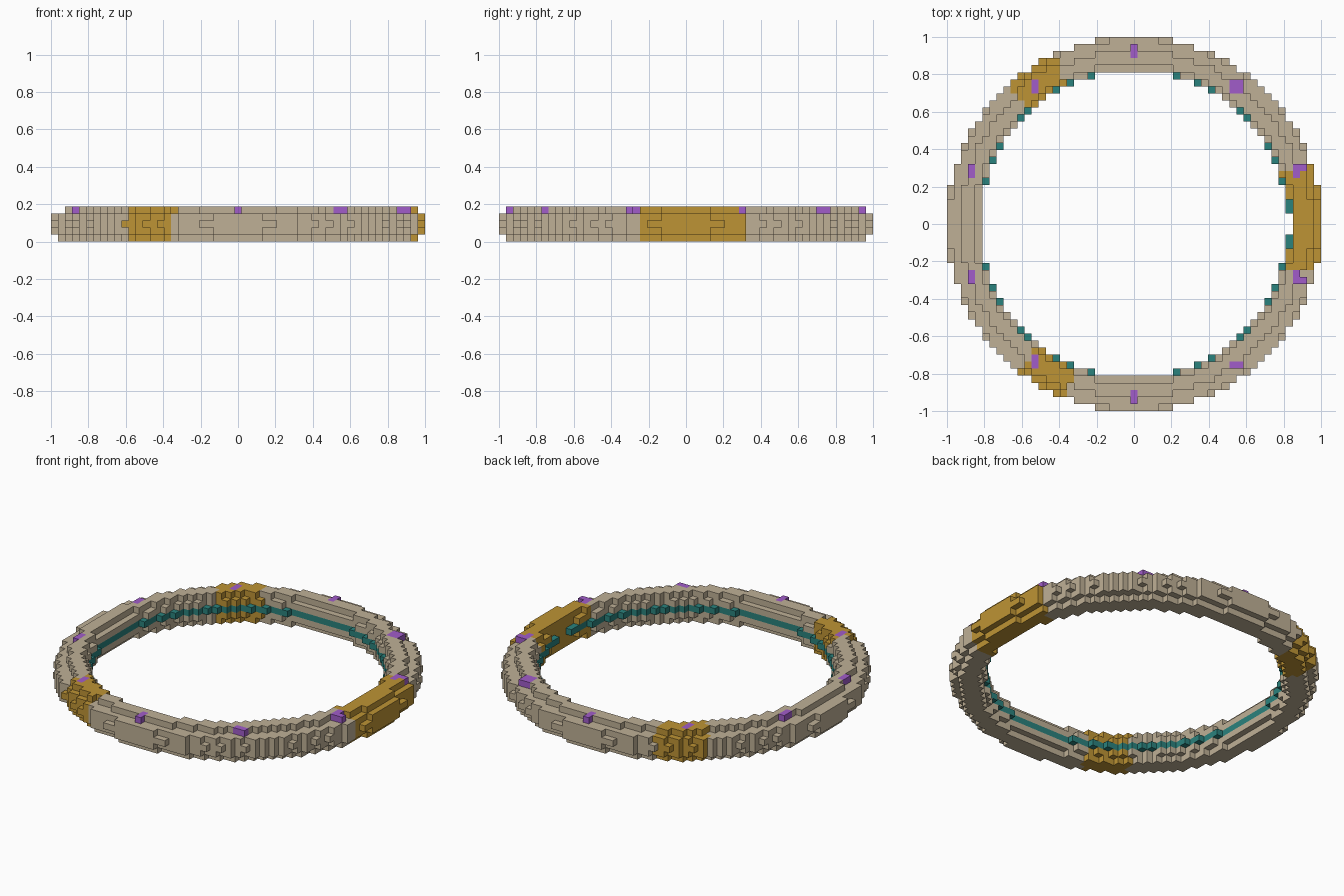
import bpy
import bmesh
import math
from mathutils import Vector

cube = bpy.data.objects.get("Cube")
if cube:
    bpy.data.objects.remove(cube, do_unlink=True)

U = 2 / 53  # edge of one block


def material(name, rgb):
    mat = bpy.data.materials.new(name)
    mat.use_nodes = True
    color = (*rgb, 1)
    mat.diffuse_color = color
    mat.node_tree.nodes["Principled BSDF"].inputs["Base Color"].default_value = color
    return mat


parts = {
    "ring_body": material("sand", (0.52, 0.434, 0.306)),
    "accent_sections": material("gold", (0.515, 0.296, 0.035)),
    "inner_band": material("teal", (0.023, 0.223, 0.205)),
    "rim_markers": material("purple", (0.355, 0.107, 0.587)),
}


def in_accent(i, j, r):
    """Three gold sections spaced round the ring."""
    if i > 0:
        return -6 <= j <= (8 if r > 24.5 else 7)
    angle = math.degrees(math.atan2(j, i)) % 360
    return 115.5 < angle < 132.5 or 232 < angle < 248.5


def radial_limits(k, accent):
    """Inner and outer radius of each block layer of the rounded tube."""
    if k == 0:
        return 21.8, 26.5
    if abs(k) == 1:
        return 22.0, 26.3
    return 22.6, 25.3 if accent or k < 0 else 24.6


# Stacked layers of the ring, with the teal band on the inside middle
blocks = {}
for i in range(-26, 27):
    for j in range(-26, 27):
        r = math.hypot(i, j)
        accent = in_accent(i, j, r)
        for k in range(-2, 3):
            low, high = radial_limits(k, accent)
            if not low <= r <= high:
                continue
            # Small notch in the inside of the large gold section
            if i == 22 and abs(j) <= (1 if k == 0 else 3):
                continue
            if k == 0 and r < 22.75:
                blocks[i, j, k] = "inner_band"
            else:
                blocks[i, j, k] = "accent_sections" if accent else "ring_body"

# Purple markers set into the top rim: x range, y range
markers = [(14, 15, 19, 20), (14, 15, -20, -20)]
for s in (-1, 1):
    a, b = sorted((24 * s, 25 * s))
    markers.append((0, 0, a, b))
    a, b = sorted((19 * s, 20 * s))
    markers.append((-14, -14, a, b))
    a, b = sorted((7 * s, 8 * s))
    markers += [(-23, -23, a, b), (23, 23, a, b), (24, 24, 8 * s, 8 * s)]
for x0, x1, y0, y1 in markers:
    for i in range(x0, x1 + 1):
        for j in range(y0, y1 + 1):
            blocks[i, j, 2] = "rim_markers"


def add_exposed_faces(bm, cell):
    """Add only the sides of a block that touch open space."""
    center = Vector(cell) + Vector((0, 0, 2.5))
    for axis in range(3):
        for sign in (-1, 1):
            normal = Vector((0, 0, 0))
            normal[axis] = sign
            if tuple(int(c + n) for c, n in zip(cell, normal)) in blocks:
                continue
            u = Vector((0, 0, 0))
            u[(axis + 1) % 3] = 0.5
            v = normal.cross(u)
            middle = center + normal / 2
            corners = (middle - u - v, middle + u - v, middle + u + v, middle - u + v)
            bm.faces.new([bm.verts.new(p * U) for p in corners])


for name, mat in parts.items():
    bm = bmesh.new()
    for cell, part in blocks.items():
        if part == name:
            add_exposed_faces(bm, cell)
    bmesh.ops.remove_doubles(bm, verts=bm.verts, dist=U / 100)
    mesh = bpy.data.meshes.new(name)
    bm.to_mesh(mesh)
    bm.free()
    mesh.materials.append(mat)
    bpy.context.collection.objects.link(bpy.data.objects.new(name, mesh))
